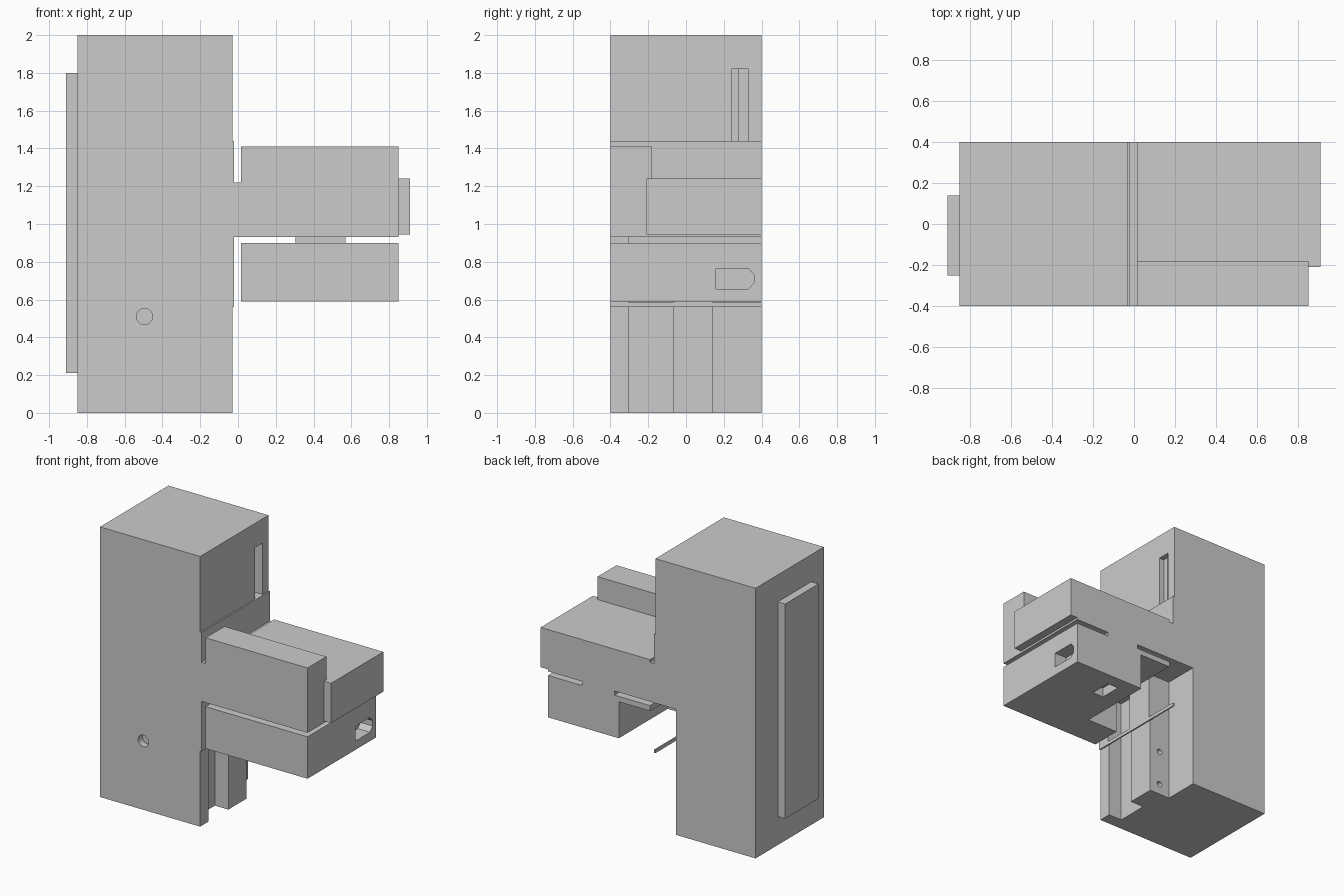
import bpy, bmesh, math
from mathutils import Matrix

if "Cube" in bpy.data.objects:
    bpy.data.objects.remove(bpy.data.objects["Cube"])


def prism(name, pts, axis, lo, hi):
    """Extrude a 2D outline along an axis (x: outline is y,z; y: x,z; z: x,y)."""
    place = {'x': lambda a, b, t: (t, a, b),
             'y': lambda a, b, t: (a, t, b),
             'z': lambda a, b, t: (a, b, t)}[axis]
    bm = bmesh.new()
    rings = [[bm.verts.new(place(a, b, t)) for a, b in pts] for t in (lo, hi)]
    n = len(pts)
    bm.faces.new(rings[0])
    bm.faces.new(rings[1])
    for i in range(n):
        j = (i + 1) % n
        bm.faces.new((rings[0][i], rings[0][j], rings[1][j], rings[1][i]))
    bmesh.ops.recalc_face_normals(bm, faces=bm.faces)
    me = bpy.data.meshes.new(name)
    bm.to_mesh(me)
    bm.free()
    ob = bpy.data.objects.new(name, me)
    bpy.context.collection.objects.link(ob)
    return ob


def box(name, x, y, z):
    return prism(name, [(x[0], y[0]), (x[1], y[0]), (x[1], y[1]), (x[0], y[1])], 'z', *z)


def disc(name, cx, cz, r, y0, y1, n=20):
    pts = [(cx + r * math.cos(2 * math.pi * i / n), cz + r * math.sin(2 * math.pi * i / n))
           for i in range(n)]
    return prism(name, pts, 'y', y0, y1)


def combine(ob, other, op='DIFFERENCE'):
    other.hide_render = True
    mod = ob.modifiers.new("bool", 'BOOLEAN')
    mod.operation, mod.solver, mod.object = op, 'EXACT', other
    bpy.context.view_layer.objects.active = ob
    bpy.ops.object.modifier_apply(modifier=mod.name)
    bpy.data.objects.remove(other)


# Tall column with the raised side panel
column = box("column", (-0.85, -0.03), (-0.4, 0.4), (0, 2))
box("side_panel", (-0.91, -0.85), (-0.25, 0.14), (0.21, 1.8))

# Column cutouts: inner channel, open back corner, upper slot
combine(column, box("cut", (-0.14, 0.1), (-0.305, -0.07), (-0.1, 0.93)))
combine(column, box("cut", (-0.20, 0.1), (0.14, 0.5), (-0.1, 0.93)))
combine(column, box("cut", (-0.07, 0.1), (0.24, 0.28), (1.44, 1.82)))
combine(column, box("cut", (-0.11, 0.1), (0.28, 0.33), (1.44, 1.82)))

# Round dimple in the front and two pin holes in the inner rib
combine(column, disc("cut", -0.495, 0.51, 0.043, -0.5, -0.35))
for z in (0.08, 0.34):
    combine(column, disc("cut", -0.115, z, 0.022, 0.09, 0.2, 12))

# Thin backing plate behind the arm, with its lower strips and cross rod
box("arm_plate", (-0.03, -0.02), (-0.4, 0.4), (0.93, 1.44))
for i, (y0, y1) in enumerate([(-0.4, -0.305), (-0.07, 0.14)]):
    box(f"plate_strip_{i + 1}", (-0.03, -0.02), (y0, y1), (0.585, 0.93))
box("plate_rod", (-0.03, -0.02), (-0.4, 0.4), (0.56, 0.585))

# Upper arm: neck, tall front bar and lower back block
box("arm_neck", (-0.02, 0.015), (-0.4, 0.4), (0.93, 1.22))
arm = prism("upper_arm", [(-0.4, 0.93), (0.4, 0.93), (0.4, 1.24), (-0.18, 1.24),
                          (-0.18, 1.41), (-0.4, 1.41)], 'x', 0.015, 0.85)
box("arm_end_pad", (0.85, 0.91), (-0.21, 0.4), (0.945, 1.24))

# Joint between the upper arm and the lower block
box("arm_joint", (0.305, 0.57), (-0.305, 0.4), (0.9, 0.93))

# Lower block with a notch at the back inner corner
lower = box("lower_block", (0.015, 0.85), (-0.4, 0.4), (0.59, 0.9))
combine(lower, box("cut", (-0.1, 0.27), (-0.17, 0.5), (0.5, 0.86)))

# Chamfered socket in the end face and a socket in the underside
combine(lower, prism("cut", [(0.16, 0.655), (0.33, 0.655), (0.36, 0.69), (0.36, 0.73),
                             (0.33, 0.765), (0.16, 0.765)], 'x', 0.75, 0.95))
combine(lower, box("cut", (0.40, 0.49), (0.14, 0.30), (0.5, 0.66)))
